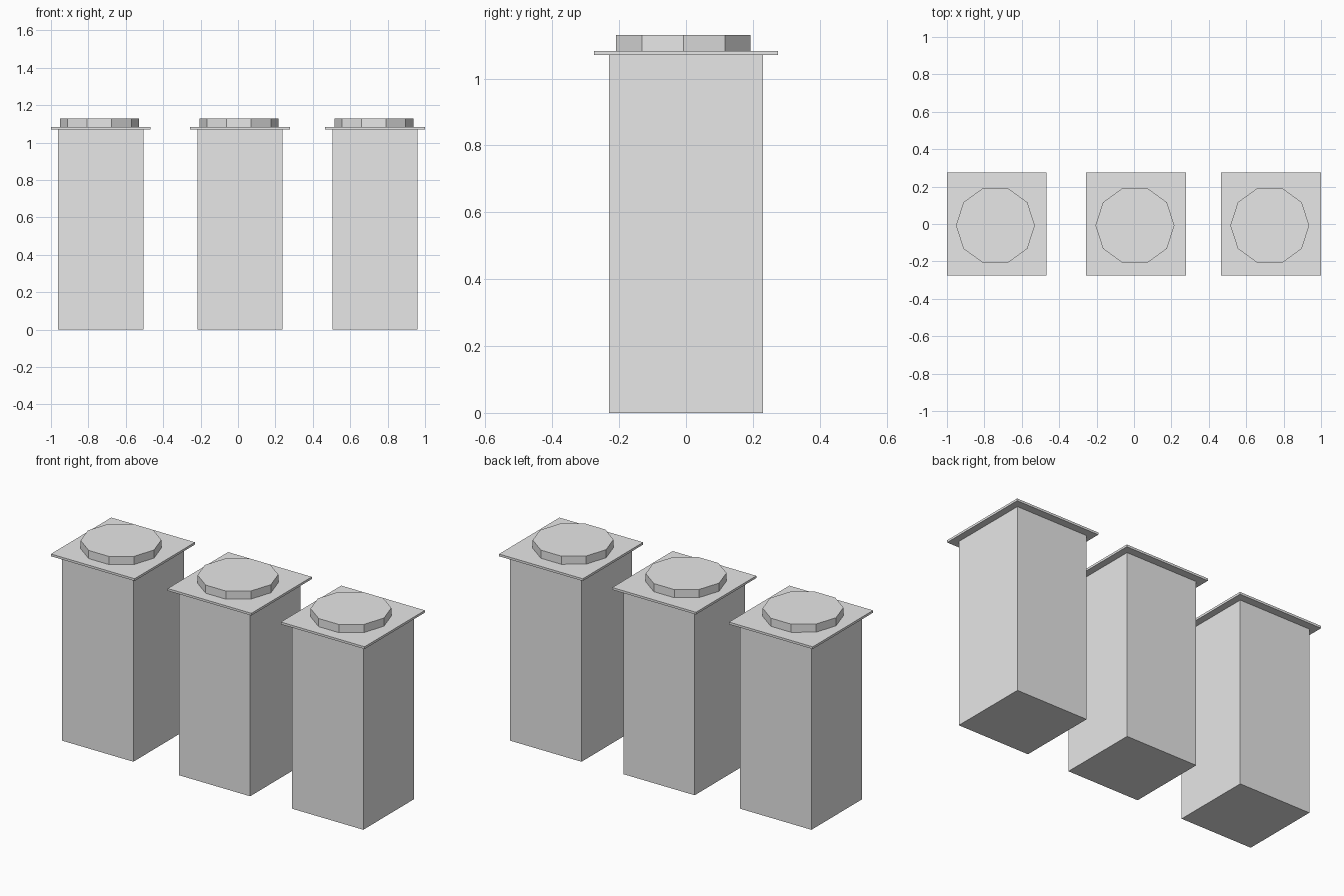
import bpy
import math

cube = bpy.data.objects.get("Cube")
if cube:
    bpy.data.objects.remove(cube, do_unlink=True)

# Single plain grey
grey = bpy.data.materials.new("plain grey")
grey.use_nodes = True
colour = (0.8, 0.8, 0.8, 1.0)
grey.diffuse_color = colour
grey.node_tree.nodes["Principled BSDF"].inputs["Base Color"].default_value = colour


def finish(name):
    obj = bpy.context.object
    obj.name = name
    obj.data.materials.append(grey)
    return obj


def box(name, x, width, depth, bottom, top):
    bpy.ops.mesh.primitive_cube_add(size=1, location=(x, 0, (bottom + top) / 2))
    obj = finish(name)
    obj.scale = (width, depth, top - bottom)
    bpy.ops.object.transform_apply(location=False, rotation=False, scale=True)


def disc(name, x, radius, bottom, top):
    # Ten-sided, with corners pointing along x
    bpy.ops.mesh.primitive_cylinder_add(
        vertices=10, radius=radius, depth=top - bottom,
        location=(x, -0.008, (bottom + top) / 2),
        rotation=(0, 0, math.pi / 2))
    finish(name)


PLATE_BOTTOM, PLATE_TOP, DISC_TOP = 1.07, 1.083, 1.13

# Three pedestals: body, overhanging plate and low disc
for side, x, disc_x in (("right", -0.734, -0.741),
                        ("middle", 0.011, 0.005),
                        ("left", 0.733, 0.726)):
    box(side + "_pedestal_body", x, 0.455, 0.46, 0, PLATE_BOTTOM)
    box(side + "_top_plate", x, 0.534, 0.55, PLATE_BOTTOM, PLATE_TOP)
    disc(side + "_top_disc", disc_x, 0.211, PLATE_TOP, DISC_TOP)
